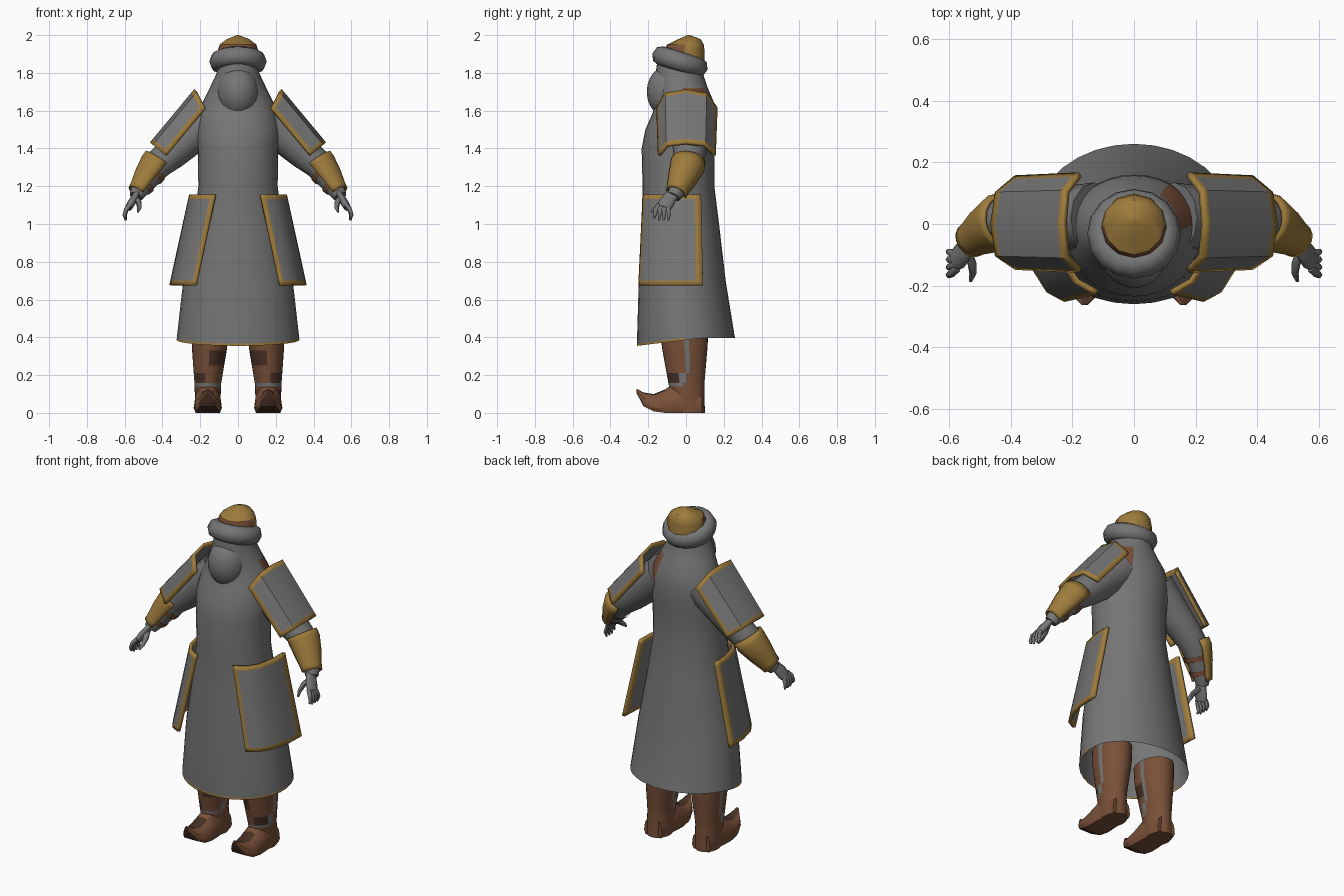
import bpy, bmesh, math
from mathutils import Vector, Matrix

if "Cube" in bpy.data.objects:
    bpy.data.objects.remove(bpy.data.objects["Cube"])


def colour(name, rgb):
    m = bpy.data.materials.new(name)
    m.diffuse_color = (*rgb, 1)
    m.use_nodes = True
    m.node_tree.nodes["Principled BSDF"].inputs["Base Color"].default_value = m.diffuse_color
    return m


MATS = [colour("grey_cloth", (0.18, 0.18, 0.18)), colour("gold_trim", (0.34, 0.20, 0.045)),
        colour("brown_leather", (0.19, 0.08, 0.04)), colour("dark_leather", (0.065, 0.03, 0.018))]
GREY, GOLD, BROWN, DARK = range(4)


def finish(name, bm, rule, mirror=False, thick=0, angle=40):
    """Turn a bmesh into a named object, colouring faces by rule(centre, normal)."""
    bmesh.ops.remove_doubles(bm, verts=bm.verts, dist=1e-5)
    bmesh.ops.recalc_face_normals(bm, faces=bm.faces)
    bm.normal_update()
    if callable(rule):
        for f in bm.faces:
            f.material_index = rule(f.calc_center_median(), f.normal)
    elif rule is not None:
        for f in bm.faces:
            f.material_index = rule
    me = bpy.data.meshes.new(name)
    bm.to_mesh(me)
    bm.free()
    for m in MATS:
        me.materials.append(m)
    ob = bpy.data.objects.new(name, me)
    bpy.context.collection.objects.link(ob)
    bpy.ops.object.select_all(action='DESELECT')
    ob.select_set(True)
    bpy.context.view_layer.objects.active = ob
    bpy.ops.object.shade_smooth_by_angle(angle=math.radians(angle))
    if thick:
        s = ob.modifiers.new("thickness", 'SOLIDIFY')
        s.thickness, s.offset = thick, 0
    if mirror:
        ob.modifiers.new("mirror", 'MIRROR')
    return ob


def loft(rings, caps=(True, True)):
    bm = bmesh.new()
    vs = [[bm.verts.new(p) for p in r] for r in rings]
    n = len(rings[0])
    for a, b in zip(vs, vs[1:]):
        for i in range(n):
            j = (i + 1) % n
            bm.faces.new((a[i], a[j], b[j], b[i]))
    if caps[0]:
        bm.faces.new(vs[0][::-1])
    if caps[1]:
        bm.faces.new(vs[-1])
    return bm


def lerp_table(table, x):
    """Linear interpolation in rows of (key, values...)."""
    for a, b in zip(table, table[1:]):
        if x <= b[0]:
            t = (x - a[0]) / (b[0] - a[0])
            return [p + (q - p) * t for p, q in zip(a, b)]
    return list(table[-1])


def oval(z, xc, rx, yf, yb, n):
    """Horizontal oval ring reaching from yf to yb."""
    c, ry = (yf + yb) / 2, (yb - yf) / 2
    return [Vector((xc + rx * math.sin(2 * math.pi * i / n), c - ry * math.cos(2 * math.pi * i / n), z))
            for i in range(n)]


def tube(path, n=12, flat=1.0, caps=(True, True)):
    """Round tube along rows of (x, y, z, radius)."""
    pts = [Vector(p[:3]) for p in path]
    rings = []
    for k, p in enumerate(pts):
        t = (pts[min(k + 1, len(pts) - 1)] - pts[max(k - 1, 0)]).normalized()
        s = t.cross(Vector((0, 1, 0))).normalized()
        u = s.cross(t)
        r = path[k][3]
        rings.append([p + r * (flat * math.cos(a) * s + math.sin(a) * u)
                      for a in (2 * math.pi * i / n for i in range(n))])
    return loft(rings, caps)


def plate(name, f, us, vs, thick):
    """Curved panel from f(u, v); the outermost strips become the trim."""
    bm = bmesh.new()
    g = [[bm.verts.new(f(u, v)) for v in vs] for u in us]
    for i in range(len(us) - 1):
        for j in range(len(vs) - 1):
            face = bm.faces.new((g[i][j], g[i + 1][j], g[i + 1][j + 1], g[i][j + 1]))
            edge = i in (0, len(us) - 2) or j in (0, len(vs) - 2)
            face.material_index = GOLD if edge else GREY
    return finish(name, bm, None, True, thick, 30)


# robe with shoulders and hood: z, half width, front y, back y
ROBE = [(.36, .325, -.26, .26), (.372, .324, -.26, .257), (.7, .29, -.25, .21), (1.0, .235, -.235, .175),
        (1.2, .21, -.23, .15), (1.4, .213, -.235, .15), (1.5, .22, -.215, .16), (1.58, .21, -.18, .157),
        (1.65, .185, -.155, .145), (1.72, .15, -.155, .115), (1.8, .112, -.16, .088), (1.88, .1, -.15, .08)]
rings = [oval(z, 0, rx, yf, yb, 32) for z, rx, yf, yb in ROBE]
for k in (0, 1):  # hem rises at the sides and back
    for p in rings[k]:
        p.z += .042 * min(1, max(0, (p.y + .26) / .35)) - .005


def robe_rule(c, n):
    if c.z < .39 and c.y < -.02 and abs(n.z) < .9 and c.z - .36 - .042 * max(0, (c.y + .26) / .35) < .02:
        return GOLD
    return BROWN if c.x > .09 and .0 < c.y < .12 and 1.58 < c.z < 1.7 else GREY


finish("robe", loft(rings, (False, True)), robe_rule, angle=60)

# beard
bm = bmesh.new()
bmesh.ops.create_uvsphere(bm, u_segments=20, v_segments=12, radius=1,
                          matrix=Matrix.Translation((0, -.09, 1.7)) @ Matrix.Diagonal((.11, .118, .14, 1)))
finish("beard", bm, GREY, angle=60)

# hat brim: thick tilted ring
tilt = Matrix.Translation((0, -.032, 1.86)) @ Matrix.Rotation(math.radians(-17), 4, 'X')
rings = []
for k in range(9):
    b = 2 * math.pi * k / 8
    r, h = .106 + .046 * math.cos(b), .052 * math.sin(b)
    rings.append([tilt @ Vector((r * math.cos(a), r * math.sin(a), h))
                  for a in (2 * math.pi * i / 16 for i in range(16))])
finish("hat_brim", loft(rings, (False, False)), GREY, angle=60)

# hat crown
CROWN = [(1.83, .11, -.01), (1.925, .105, -.008), (1.95, .097, -.003), (1.978, .06, .018), (2.0, .006, .015)]
finish("hat_crown", loft([oval(z, 0, r, y - r, y + r, 12) for z, r, y in CROWN]),
       lambda c, n: BROWN if c.z < 1.945 and c.y < -.02 else GOLD, angle=35)

# sleeves
ARM = [(.13, .02, 1.57, .115), (.24, .02, 1.475, .1), (.35, .02, 1.375, .087), (.425, .01, 1.315, .078),
       (.48, -.02, 1.24, .062), (.53, -.052, 1.165, .043), (.54, -.065, 1.145, .036)]
finish("sleeve", tube(ARM), GREY, True, angle=60)

# forearm guards: outer half shell
OUT = Vector((.77, 0, .64))
CUFF = [(.412, .012, 1.335, .086), (.43, .008, 1.308, .088), (.475, -.018, 1.245, .074),
        (.515, -.043, 1.185, .056), (.529, -.053, 1.165, .053)]
bm = tube(CUFF, 16, caps=(False, False))
bm.normal_update()
sign = 1 if sum((f.normal.dot(f.calc_center_median() - Vector((.47, -.015, 1.25))) for f in bm.faces)) > 0 else -1
bmesh.ops.delete(bm, geom=[f for f in bm.faces if sign * f.normal.dot(OUT) < -.25], context='FACES')
finish("forearm_guard", bm, GOLD, True, .012)

# straps holding the guards
for i, t in enumerate((.3, .75)):
    a, b = Vector(CUFF[1]), Vector(CUFF[4])
    p, q = a.lerp(b, t - .08), a.lerp(b, t + .08)
    p[3] -= .004
    q[3] -= .004
    finish("guard_strap_%d" % (i + 1), tube([p, q], 14, caps=(False, False)), BROWN, True)

# hands: palm, four fingers and thumb
finish("palm", tube([(.53, -.055, 1.17, .032), (.548, -.085, 1.14, .037), (.565, -.105, 1.11, .042),
                     (.58, -.118, 1.085, .036)], 10, .5), GREY, True, angle=60)
for k in range(4):
    y = -.165 + .025 * k
    finish("finger_%d" % (k + 1), tube([(.573, y * .6 - .045, 1.1, .013), (.592, y * .9 - .012, 1.075, .013),
           (.6, y, 1.048, .011), (.594, y - .004, 1.02 + .012 * (k == 0), .006)], 6), GREY, True, angle=60)
finish("thumb", tube([(.545, -.085, 1.135, .018), (.526, -.125, 1.115, .016), (.522, -.16, 1.085, .012),
                      (.53, -.185, 1.065, .006)], 6), GREY, True, angle=60)

# shoulder plates, arched over the upper arm: v, y, height
ARCH = [(0, -.15, -.1), (.28, -.105, -.018), (.5, 0, 0), (.72, .105, -.018), (1, .16, -.1)]


def shoulder(u, v):
    _, y, h = lerp_table(ARCH, v)
    s = .366 * u - .4 * h * (1 - u)
    return Vector((.225 + .64 * s + .77 * h, y * (1 - .06 * u), 1.708 - .77 * s + .64 * h))


plate("shoulder_plate", shoulder, (0, .07, .5, .93, 1), (0, .07, .28, .5, .72, .93, 1), .018)

# hip panels wrapping the skirt: v, top x, top y, bottom x, bottom y
WRAP = [(0, .12, -.222, .222, -.245), (.25, .185, -.185, .278, -.215), (.5, .227, -.12, .325, -.14),
        (.75, .248, -.02, .35, -.03), (1, .25, .08, .355, .09)]


def hip(u, v):
    _, tx, ty, bx, by = lerp_table(WRAP, v)
    return Vector((tx + (bx - tx) * u, ty + (by - ty) * u, 1.155 - .48 * u))


plate("hip_panel", hip, (0, .05, .5, .95, 1), (0, .08, .25, .5, .75, .92, 1), .018)

# boot shafts: z, centre x, half width, front y, back y
SHAFT = [(0, .16, .066, -.06, .1), (.15, .16, .07, -.092, .097), (.36, .15, .095, -.13, .115),
         (.46, .148, .097, -.135, .117)]


def shaft_rule(c, n):
    mid = .01 - .03 * (c.z < .2)
    if abs(c.y - mid) < .013 and .14 < c.z:
        return GREY
    if c.y < mid and .135 < c.z < .16:
        return GREY
    if c.y < mid and (.24 < c.z < .34 and c.x < .15 or .16 < c.z < .2 and c.x > .17):
        return DARK
    return BROWN


zs = [0, .04, .08, .12, .14, .157, .18, .21, .25, .29, .33, .37, .41, .46]
finish("boot_shaft", loft([oval(*lerp_table(SHAFT, z), 32) for z in zs]), shaft_rule, True, angle=50)

# boot feet with upturned toes: y, bottom z, top z, half width
FOOT = [(.085, 0, .12, .06), (-.05, 0, .165, .072), (-.11, 0, .125, .075), (-.17, .008, .1, .07),
        (-.225, .035, .108, .048), (-.262, .105, .128, .01)]
SECTION = [(-.85, 0), (.85, 0), (1, .2), (.9, .6), (.45, .92), (0, 1), (-.45, .92), (-.9, .6), (-1, .2)]
finish("boot_foot", loft([[Vector((.16 + w * sx, y, zb + (zt - zb) * sz)) for sx, sz in SECTION]
                          for y, zb, zt, w in FOOT]),
       lambda c, n: DARK if c.y < -.1 and abs(n.x) < .6 and n.z > -.9 else BROWN, True, angle=35)
